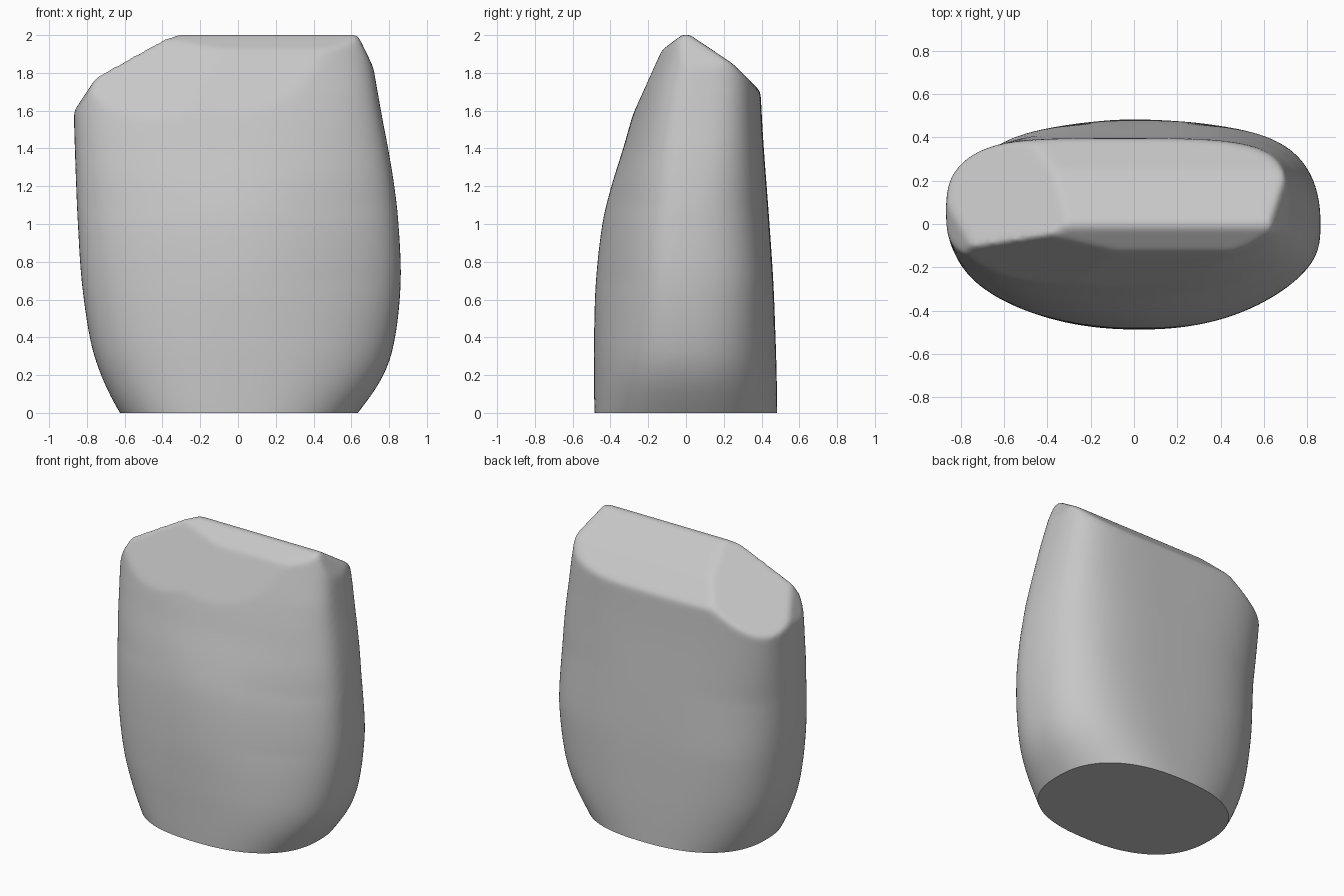
import bpy
import bmesh
from math import cos, sin, tau
from mathutils import Vector

default_cube = bpy.data.objects.get("Cube")
if default_cube:
    bpy.data.objects.remove(default_cube, do_unlink=True)

# Plain grey stone material
stone = bpy.data.materials.new("grey stone")
stone.use_nodes = True
stone_colour = (0.57, 0.57, 0.57, 1)
stone.diffuse_color = stone_colour
shader = stone.node_tree.nodes["Principled BSDF"]
shader.inputs["Base Color"].default_value = stone_colour
shader.inputs["Roughness"].default_value = 0.9

# Body outline: height, left edge, right edge, front edge, back edge
OUTLINE = [
    (-0.2, -0.48, 0.46, -0.48, 0.485),
    (0, -0.625, 0.635, -0.485, 0.483),
    (0.2, -0.725, 0.77, -0.487, 0.48),
    (0.4, -0.785, 0.832, -0.487, 0.474),
    (0.7, -0.828, 0.862, -0.477, 0.462),
    (1, -0.848, 0.85, -0.443, 0.442),
    (1.2, -0.857, 0.828, -0.395, 0.427),
    (1.4, -0.864, 0.795, -0.333, 0.412),
    (1.6, -0.87, 0.757, -0.275, 0.4),
    (2.1, -0.885, 0.67, -0.12, 0.375),
]

# Chisel cuts: a point on the plane and its outward direction
CUTS = {
    "back top": ((0, 0.02, 2.002), (0, 0.56, 0.83)),
    "back shoulder": ((0, 0.24, 1.857), (0, 0.7, 0.7)),
    "ridge front": ((0, -0.02, 2.002), (0, -0.6, 0.8)),
    "ridge top": ((0, 0, 2.005), (0, 0, 1)),
    "front top": ((0, -0.128, 1.92), (0, -0.91, 0.41)),
    "left front": ((-0.33, -0.05, 2), (-0.12, -0.85, 0.45)),
    "left slope": ((-0.34, -0.03, 2.005), (-0.63, 0.5, 1)),
    "left corner": ((-0.77, -0.08, 1.75), (-0.88, -0.1, 0.47)),
    "right corner": ((0.635, 0, 2), (0.9, 0, 0.43)),
}
SEGMENTS = 96
STEPS = 5


def clamp(value):
    return max(0, min(1, value))


def signed_power(value, power):
    return abs(value) ** power * (1 if value >= 0 else -1)


def smooth_rows(rows):
    """Fill in flowing rows between the outline rows."""
    points = [Vector(row) for row in rows]
    points = [points[0], *points, points[-1]]
    for a, b, c, d in zip(points, points[1:], points[2:], points[3:]):
        for step in range(STEPS):
            t = step / STEPS
            yield b + (t * (c - a) + t * t * (2 * a - 5 * b + 4 * c - d)
                       + t ** 3 * (3 * (b - c) + d - a)) / 2
    yield points[-1]


def section(bm, z, x_min, x_max, y_min, y_max):
    """Rounded cross-section, fullest at the back right and squarer near the top."""
    body = clamp(z / 0.7)
    crown = clamp((z - 1.1) / 0.6)
    ring = []
    for i in range(SEGMENTS):
        c, s = cos(tau * i / SEGMENTS), sin(tau * i / SEGMENTS)
        square = 2.4 + body * (0.1 + 0.55 * s + 0.28 * c * s) + 0.7 * crown
        x = (x_min + x_max) / 2 + (x_max - x_min) / 2 * signed_power(c, 2 / square)
        y = (y_min + y_max) / 2 + (y_max - y_min) / 2 * signed_power(s, 2 / square)
        ring.append(bm.verts.new((x, y, z)))
    return ring


def cut(bm, point, direction):
    """Slice away everything beyond the plane and close the opening."""
    geometry = bm.verts[:] + bm.edges[:] + bm.faces[:]
    result = bmesh.ops.bisect_plane(bm, geom=geometry, plane_co=Vector(point),
                                    plane_no=Vector(direction).normalized(),
                                    clear_outer=True)
    edges = [e for e in result["geom_cut"] if isinstance(e, bmesh.types.BMEdge)]
    if edges:
        bmesh.ops.holes_fill(bm, edges=edges, sides=0)


# Loft the body
bm = bmesh.new()
rings = [section(bm, *row) for row in smooth_rows(OUTLINE)]
for low, high in zip(rings, rings[1:]):
    for i in range(SEGMENTS):
        j = (i + 1) % SEGMENTS
        bm.faces.new((low[i], low[j], high[j], high[i]))
bm.faces.new(rings[0][::-1])
bm.faces.new(rings[-1])

# Chisel the crown
for point, direction in CUTS.values():
    cut(bm, point, direction)
bmesh.ops.recalc_face_normals(bm, faces=bm.faces[:])

mesh = bpy.data.meshes.new("boulder")
bm.to_mesh(mesh)
bm.free()
boulder = bpy.data.objects.new("boulder", mesh)
bpy.context.collection.objects.link(boulder)

# Even out the surface and wear the edges down
remesh = boulder.modifiers.new("even surface", "REMESH")
remesh.mode = "VOXEL"
remesh.voxel_size = 0.015
bm = bmesh.new()
bm.from_object(boulder, bpy.context.evaluated_depsgraph_get())
boulder.modifiers.clear()
for _ in range(8):
    bmesh.ops.smooth_vert(bm, verts=bm.verts[:], factor=0.5, use_axis_x=True,
                          use_axis_y=True, use_axis_z=True)

# Flat base
cut(bm, (0, 0, 0), (0, 0, -1))
bmesh.ops.recalc_face_normals(bm, faces=bm.faces[:])
bm.to_mesh(mesh)
bm.free()

mesh.materials.clear()
mesh.materials.append(stone)
bpy.ops.object.select_all(action="DESELECT")
boulder.select_set(True)
bpy.context.view_layer.objects.active = boulder
bpy.ops.object.shade_smooth_by_angle(angle=0.7)
